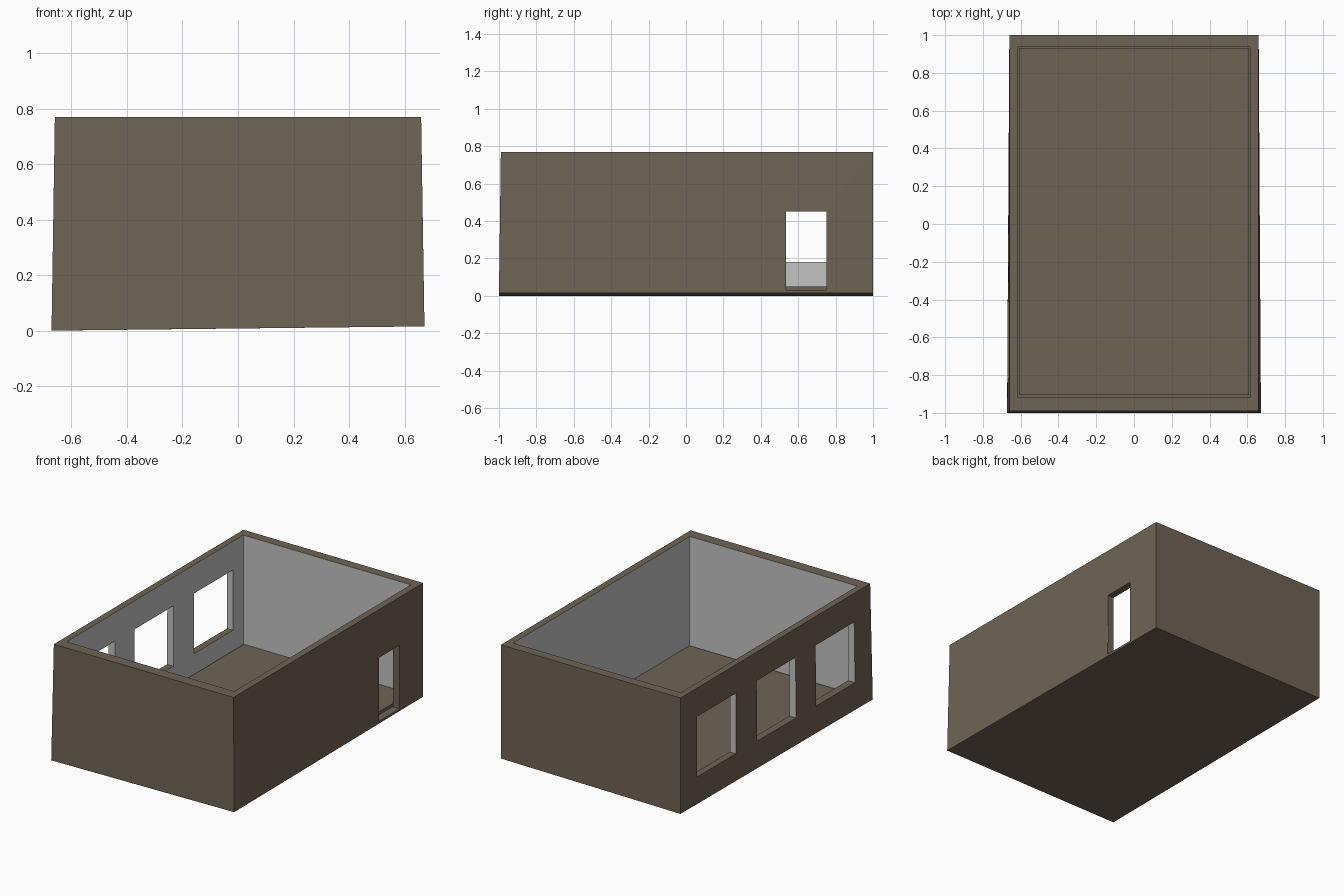
import bpy, bmesh
from mathutils import Vector

if "Cube" in bpy.data.objects:
    bpy.data.objects.remove(bpy.data.objects["Cube"])


def material(name, rgb):
    m = bpy.data.materials.new(name)
    m.diffuse_color = (*rgb, 1)
    m.use_nodes = True
    m.node_tree.nodes["Principled BSDF"].inputs["Base Color"].default_value = m.diffuse_color
    return m


BROWN = material("brown", (0.159, 0.127, 0.091))
PALE = material("pale_grey", (0.546, 0.546, 0.546))


def box(name, x, y, z, mat=BROWN):
    """Box from (min, max) pairs."""
    bm = bmesh.new()
    bmesh.ops.create_cube(bm, size=1)
    for v in bm.verts:
        v.co = Vector([r[0] if c < 0 else r[1] for c, r in zip(v.co, (x, y, z))])
    me = bpy.data.meshes.new(name)
    bm.to_mesh(me)
    bm.free()
    ob = bpy.data.objects.new(name, me)
    me.materials.append(mat)
    bpy.context.collection.objects.link(ob)
    return ob


# Outer shell: base is slightly wider at the front and tilted sideways
room = box("room_walls", (-0.66, 0.66), (-0.99, 1.0), (0, 0.77))
for v in room.data.vertices:
    if v.co.z < 0.1:
        if v.co.y < 0:
            v.co.x *= 0.672 / 0.66
            v.co.y = -1.0
        v.co.z = 0.015 if v.co.x > 0 else 0.0

# Cutters: room interior, door in the right wall, three windows in the left wall
cutters = [box("interior_cutter", (-0.617, 0.614), (-0.916, 0.937), (0.03, 1.0)),
           box("door_cutter", (0.55, 0.75), (0.535, 0.75), (0.03, 0.45))]
for y in (-0.615, 0.0, 0.625):
    cutters.append(box("window_cutter", (-0.75, -0.55), (y - 0.203, y + 0.203), (0.18, 0.58)))

bpy.context.view_layer.objects.active = room
for c in cutters:
    mod = room.modifiers.new("cut", 'BOOLEAN')
    mod.operation = 'DIFFERENCE'
    mod.solver = 'EXACT'
    mod.object = c
    bpy.ops.object.modifier_apply(modifier=mod.name)
    bpy.data.objects.remove(c)

# Pale grey on the inner wall faces and the window reveals (not the sills)
room.data.materials.clear()
room.data.materials.append(BROWN)
room.data.materials.append(PALE)
for p in room.data.polygons:
    n, c = p.normal, p.center
    inner = abs(c.x) < 0.625 and abs(n.z) < 0.5 and n.x * c.x + n.y * c.y < -0.3
    reveal = c.x < -0.625 and abs(n.x) < 0.5 and n.z < 0.5 and 0.1 < c.z < 0.7
    p.material_index = 1 if inner or reveal else 0

# Raised floor slab, just clear of the walls
box("floor", (-0.609, 0.609), (-0.906, 0.931), (0.025, 0.05))
